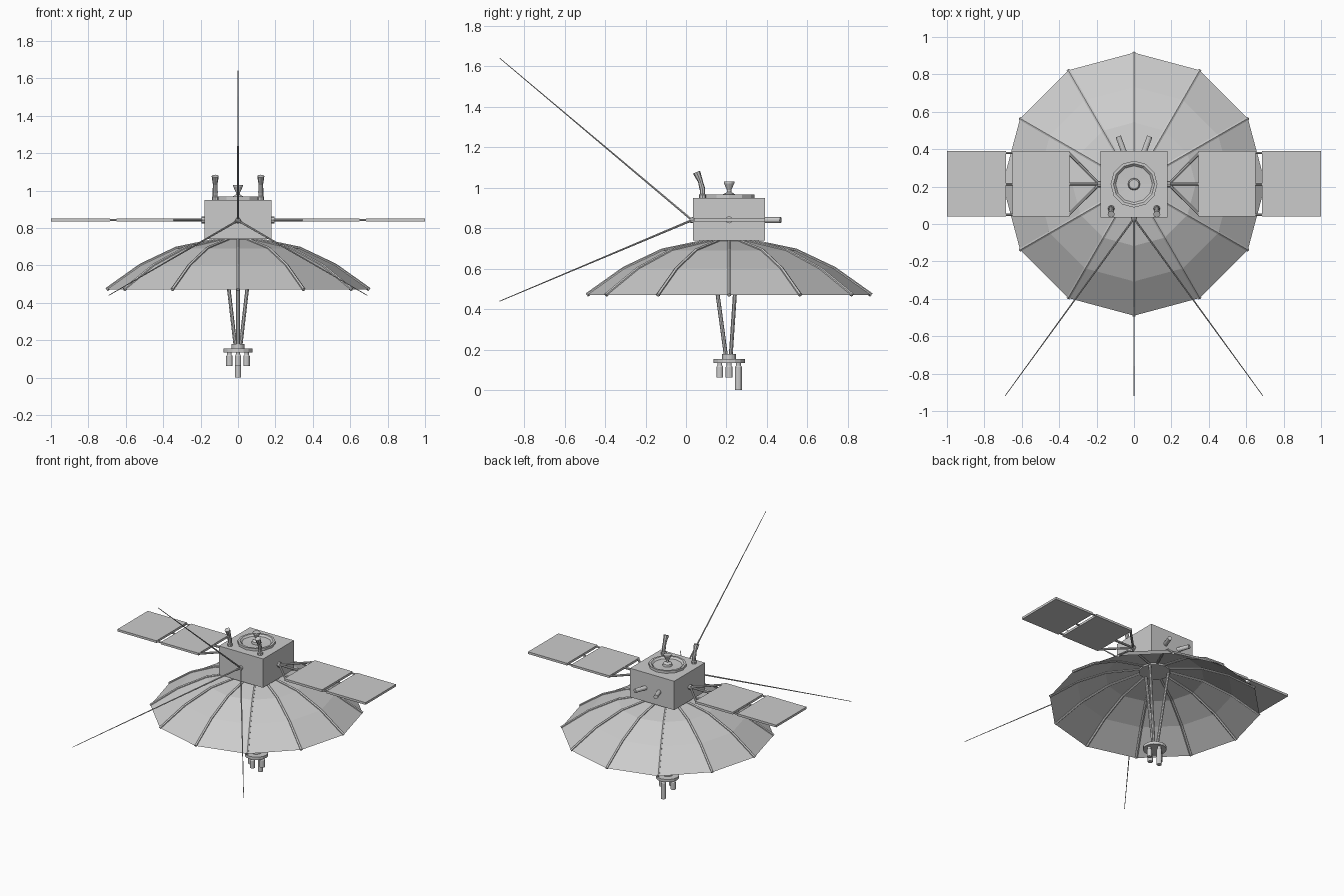
import bpy, bmesh, math
from mathutils import Vector, Matrix

if "Cube" in bpy.data.objects:
    bpy.data.objects.remove(bpy.data.objects["Cube"])

CY = 0.213  # main axis position in y


def finish(name, bm):
    bmesh.ops.recalc_face_normals(bm, faces=bm.faces)
    me = bpy.data.meshes.new(name)
    bm.to_mesh(me)
    bm.free()
    ob = bpy.data.objects.new(name, me)
    bpy.context.collection.objects.link(ob)
    return ob


def box(name, x0, x1, y0, y1, z0, z1):
    bm = bmesh.new()
    m = Matrix.Translation(((x0 + x1) / 2, (y0 + y1) / 2, (z0 + z1) / 2))
    m = m @ Matrix.Diagonal((x1 - x0, y1 - y0, z1 - z0, 1))
    bmesh.ops.create_cube(bm, size=1, matrix=m)
    return finish(name, bm)


def lathe(name, profile, origin, axis=(0, 0, 1), n=12, caps=True):
    """Revolve (radius, height) pairs about an axis through origin."""
    bm = bmesh.new()
    m = Matrix.Translation(origin) @ Vector((0, 0, 1)).rotation_difference(Vector(axis)).to_matrix().to_4x4()
    rings = []
    for r, h in profile:
        rings.append([bm.verts.new(m @ Vector((r * math.cos(a), r * math.sin(a), h)))
                      for a in (i * math.tau / n for i in range(n))])
    for lo, hi in zip(rings, rings[1:]):
        for i in range(n):
            j = (i + 1) % n
            bm.faces.new((lo[i], lo[j], hi[j], hi[i]))
    if caps:
        bm.faces.new(rings[0])
        bm.faces.new(rings[-1])
    return finish(name, bm)


def rod(name, a, b, r0, r1=None, n=8):
    a, b = Vector(a), Vector(b)
    d = b - a
    return lathe(name, [(r0, 0), (r0 if r1 is None else r1, d.length)], a, d, n)


# large umbrella reflector and its hub
dish = [(0.10, 0.738), (0.33, 0.69), (0.52, 0.60), (0.703, 0.47)]
lathe("reflector_sheet", dish, (0, CY, 0), caps=False)
lathe("reflector_hub", [(0.105, 0.725), (0.105, 0.745)], (0, CY, 0))

# ribs swept along the reflector profile
R = 0.01
for k in range(12):
    bm = bmesh.new()
    rot = Matrix.Translation((0, CY, 0)) @ Matrix.Rotation(k * math.tau / 12, 4, 'Z')
    rings = []
    for i, (r, z) in enumerate(dish):
        p, q = dish[max(i - 1, 0)], dish[min(i + 1, 3)]
        nrm = Vector((p[1] - q[1], 0, q[0] - p[0])).normalized()
        ring = []
        for s in range(6):
            a = s * math.tau / 6
            v = Vector((r, 0, z)) + nrm * (R * math.cos(a)) + Vector((0, R * math.sin(a), 0))
            ring.append(bm.verts.new(rot @ v))
        rings.append(ring)
    for lo, hi in zip(rings, rings[1:]):
        for s in range(6):
            t = (s + 1) % 6
            bm.faces.new((lo[s], lo[t], hi[t], hi[s]))
    bm.faces.new(rings[0])
    bm.faces.new(rings[-1])
    finish("reflector_rib", bm)

# body
box("body", -0.178, 0.178, 0.035, 0.39, 0.74, 0.95)

# shallow dish on the roof with its feed horn
lathe("roof_dish", [(0.125, 0.945), (0.125, 0.967), (0.11, 0.967), (0.098, 0.955), (0.03, 0.952)], (0, CY, 0))
lathe("roof_feed", [(0.033, 0.95), (0.03, 0.968), (0.011, 0.978), (0.011, 0.99),
                    (0.026, 1.022), (0.026, 1.03)], (0, CY, 0))

for s in (-1, 1):
    # bent roof sensors
    x = s * 0.122
    lathe("sensor_base", [(0.018, 0.945), (0.018, 0.965), (0.013, 0.97), (0.013, 1.0)], (x, 0.082, 0), n=8)
    rod("sensor_neck", (x, 0.082, 0.99), (x, 0.07, 1.035), 0.014, 0.012)
    rod("sensor_head", (x, 0.072, 1.03), (x, 0.052, 1.077), 0.012, 0.019)

    # splayed thrusters on the back
    rod("thruster", (s * 0.05, 0.375, 0.84), (s * 0.084, 0.468, 0.84), 0.015, n=12)

    # solar wing: hinge, struts, two panels and links
    rod("wing_hinge", (s * 0.17, CY, 0.842), (s * 0.195, CY, 0.842), 0.018)
    for y in (0.05, CY, 0.38):
        rod("wing_strut", (s * 0.185, CY, 0.842), (s * 0.35, y, 0.842), 0.008)
        rod("panel_link", (s * 0.64, y, 0.842), (s * 0.695, y, 0.842), 0.006)
    for x0, x1 in ((0.345, 0.65), (0.685, 1.0)):
        box("solar_panel", *sorted((s * x0, s * x1)), 0.04, 0.39, 0.834, 0.85)

# whip antennas on the front
root = (0, 0.03, 0.84)
lathe("antenna_mount", [(0.016, 0), (0.012, 0.02)], (0, 0.037, 0.84), (0, -1, 0), n=8)
for tip in ((0, -0.92, 1.64), (-0.69, -0.92, 0.44), (0.69, -0.92, 0.44)):
    rod("whip_antenna", root, tip, 0.006, 0.002, n=6)

# feed tripod below the reflector
for k in range(3):
    a = math.radians(-90 + 120 * k)
    c, s = math.cos(a), math.sin(a)
    rod("feed_strut", (0.092 * c, CY + 0.092 * s, 0.735), (0.016 * c, CY + 0.016 * s, 0.17), 0.01)
lathe("feed_plate", [(0.078, 0.135), (0.078, 0.155), (0.034, 0.155), (0.034, 0.18)], (0, CY, 0), n=16)

# receivers: three short, one long at the back
for dx, dy, z0 in ((0, -0.046, 0.062), (-0.046, 0, 0.062), (0.046, 0, 0.062), (0, 0.046, 0.0)):
    lathe("receiver", [(0.017, z0), (0.017, 0.115), (0.012, 0.122), (0.012, 0.14)], (dx, CY + dy, 0))
